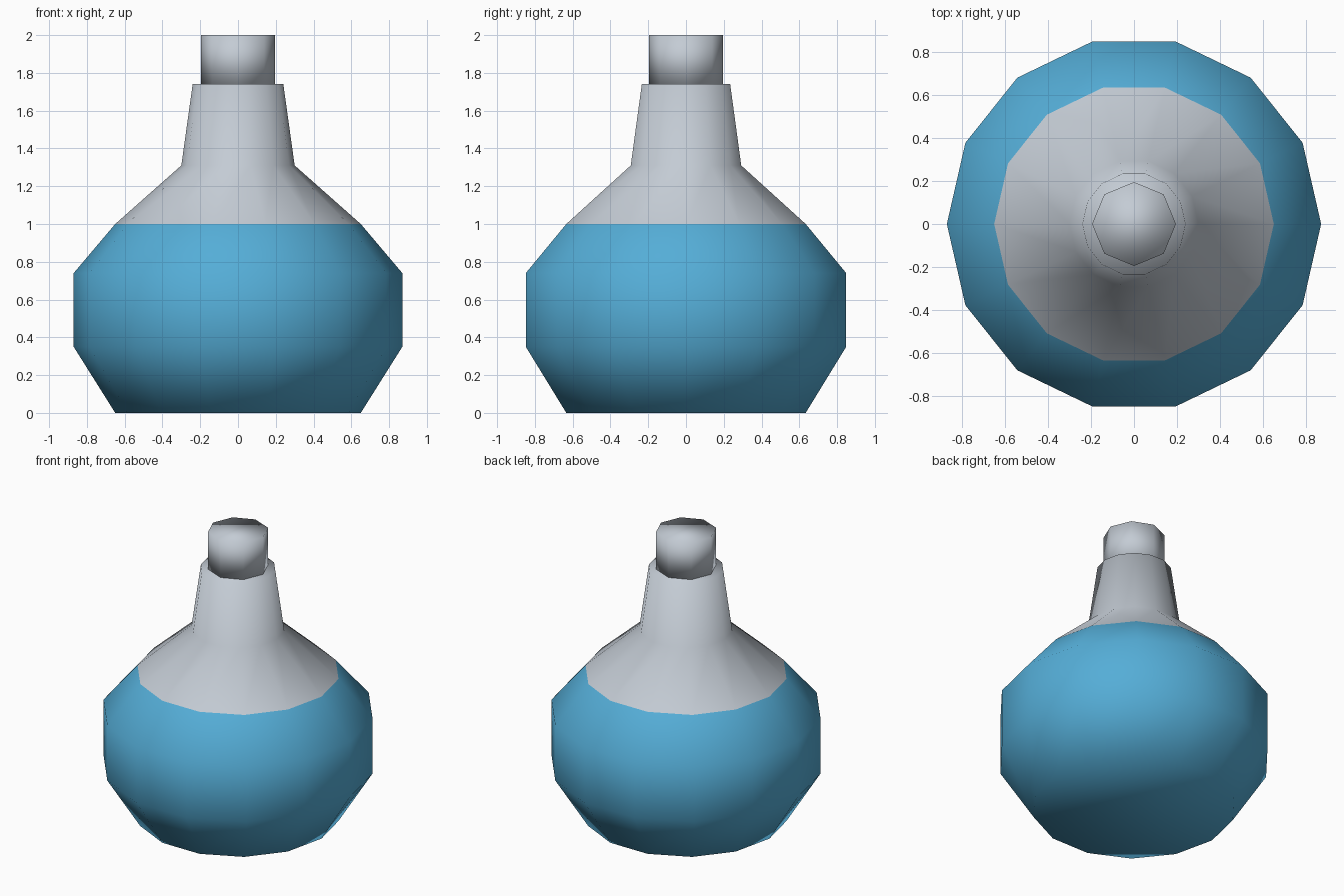
import bpy
import bmesh
from math import cos, sin, tau

cube = bpy.data.objects.get("Cube")
if cube:
    bpy.data.objects.remove(cube, do_unlink=True)


def make_material(name, rgb):
    mat = bpy.data.materials.new(name)
    mat.use_nodes = True
    mat.diffuse_color = (*rgb, 1)
    mat.node_tree.nodes["Principled BSDF"].inputs["Base Color"].default_value = (*rgb, 1)
    return mat


def lathe(name, profile, sides, materials, split=None):
    """Capped solid of revolution; faces above height `split` use the second material."""
    bm = bmesh.new()
    rings = [[bm.verts.new((r * cos(tau * i / sides), r * sin(tau * i / sides), z))
              for i in range(sides)] for r, z in profile]
    for low, high in zip(rings, rings[1:]):
        for i in range(sides):
            j = (i + 1) % sides
            bm.faces.new((low[i], low[j], high[j], high[i]))
    bm.faces.new(rings[0][::-1])
    bm.faces.new(rings[-1])
    for face in bm.faces:
        face.smooth = True
        if split is not None and face.calc_center_median().z > split:
            face.material_index = 1
    mesh = bpy.data.meshes.new(name)
    bm.to_mesh(mesh)
    bm.free()
    for mat in materials:
        mesh.materials.append(mat)
    obj = bpy.data.objects.new(name, mesh)
    bpy.context.collection.objects.link(obj)
    return obj


blue = make_material("liquid_blue", (0.09, 0.42, 0.68))
grey = make_material("glass_grey", (0.55, 0.60, 0.66))

# Flask: filled belly, clear shoulder and neck
flask_profile = [(0.65, 0), (0.87, 0.35), (0.87, 0.74), (0.65, 1.0), (0.30, 1.31), (0.24, 1.74)]
lathe("flask", flask_profile, 14, [blue, grey], split=1.0)

# Stopper seated on the neck
lathe("stopper", [(0.195, 1.74), (0.195, 2.0)], 8, [grey])
